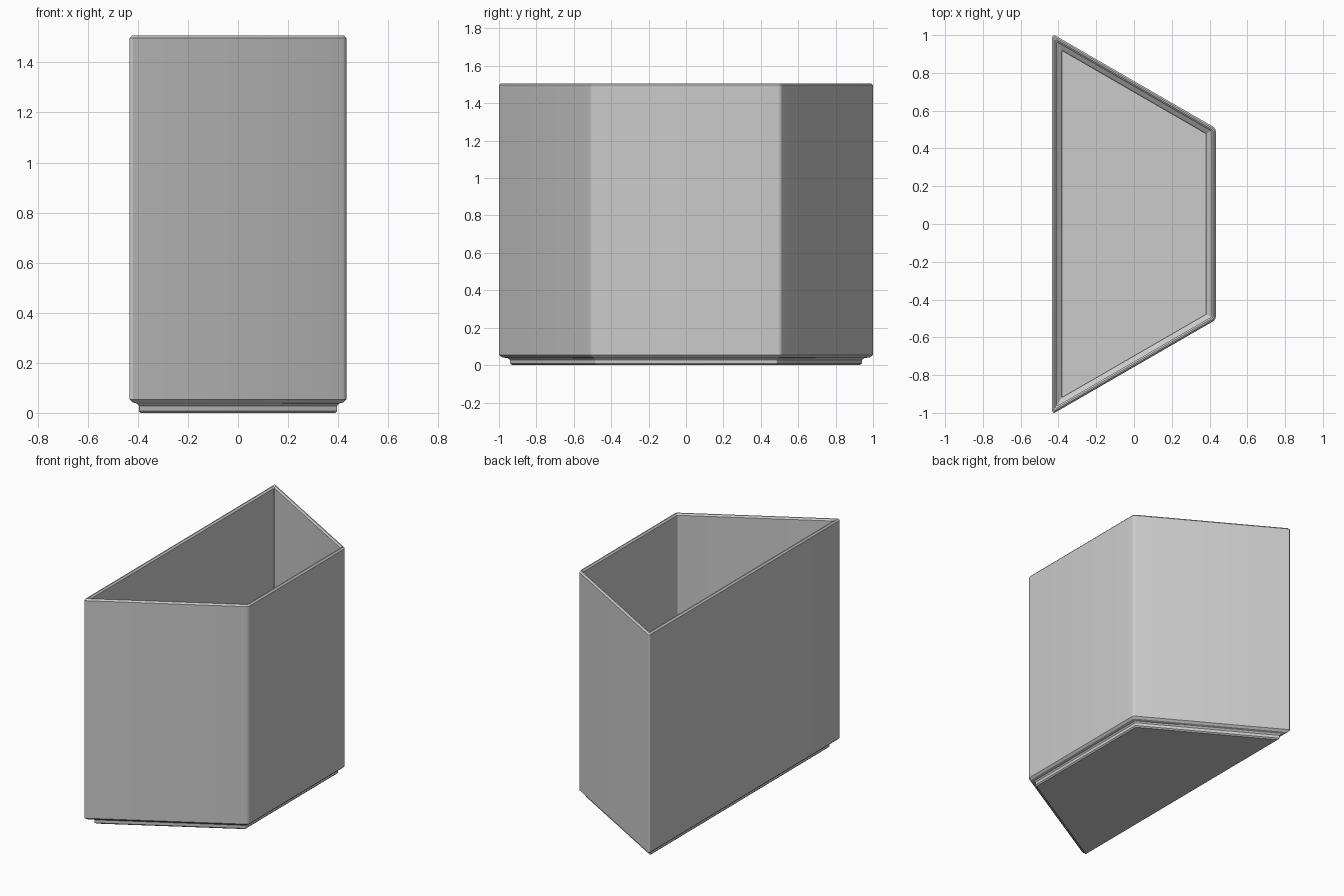
import bpy, bmesh
from math import sqrt, tan, pi
from mathutils import Vector

cube = bpy.data.objects.get("Cube")
if cube:
    bpy.data.objects.remove(cube, do_unlink=True)

grey = bpy.data.materials.new("plain grey")
grey.use_nodes = True
colour = (0.6, 0.6, 0.6, 1)
grey.diffuse_color = colour
grey.node_tree.nodes["Principled BSDF"].inputs["Base Color"].default_value = colour

HALF_X = sqrt(3) / 4
LONG, SHORT = 1.007, 0.507
SEGMENTS = 6


def outline(inset):
    """Half-hexagon with rounded corners, moved inward by inset."""
    x = HALF_X - inset
    long_y = LONG - sqrt(3) * inset
    short_y = SHORT - inset / sqrt(3)
    corners = [Vector(c) for c in
               ((-x, -long_y), (x, -short_y), (x, short_y), (-x, long_y))]
    points = []
    for i, corner in enumerate(corners):
        to_prev = (corners[i - 1] - corner).normalized()
        to_next = (corners[(i + 1) % 4] - corner).normalized()
        turn = pi - to_prev.angle(to_next)
        acute = i in (0, 3)
        radius = max(0.01 - inset, 0.003) if acute else max(0.03 - inset, 0.006)
        reach = radius * tan(turn / 2)
        bisector = (to_prev + to_next).normalized()
        centre = corner + bisector * sqrt(radius ** 2 + reach ** 2)
        start = (corner + to_prev * reach - centre).normalized()
        end = (corner + to_next * reach - centre).normalized()
        for s in range(SEGMENTS + 1):
            points.append(centre + radius * start.slerp(end, s / SEGMENTS))
    return points


# Wall section as (inset, height): stepped foot, outer wall, rim, inner wall, floor
section = [
    (0.045, 0), (0.037, 0.008), (0.037, 0.028), (0.030, 0.037),
    (0.012, 0.042), (0, 0.054), (0, 1.497), (0.009, 1.507),
    (0.016, 1.507), (0.025, 1.497), (0.025, 0.072), (0.034, 0.062),
    (0.044, 0.056), (0.051, 0.046), (0.051, 0.028),
]

bm = bmesh.new()
rings = [[bm.verts.new((p.x, p.y, z)) for p in outline(inset)] for inset, z in section]
for lower, upper in zip(rings, rings[1:]):
    count = len(lower)
    for i in range(count):
        j = (i + 1) % count
        bm.faces.new((lower[i], lower[j], upper[j], upper[i]))
# Underside and inside floor
bm.faces.new(reversed(rings[0]))
bm.faces.new(rings[-1])
bmesh.ops.recalc_face_normals(bm, faces=bm.faces)

mesh = bpy.data.meshes.new("container")
bm.to_mesh(mesh)
bm.free()
mesh.materials.append(grey)
container = bpy.data.objects.new("container", mesh)
bpy.context.collection.objects.link(container)

bpy.ops.object.select_all(action='DESELECT')
container.select_set(True)
bpy.context.view_layer.objects.active = container
bpy.ops.object.shade_smooth_by_angle(angle=pi / 7)
